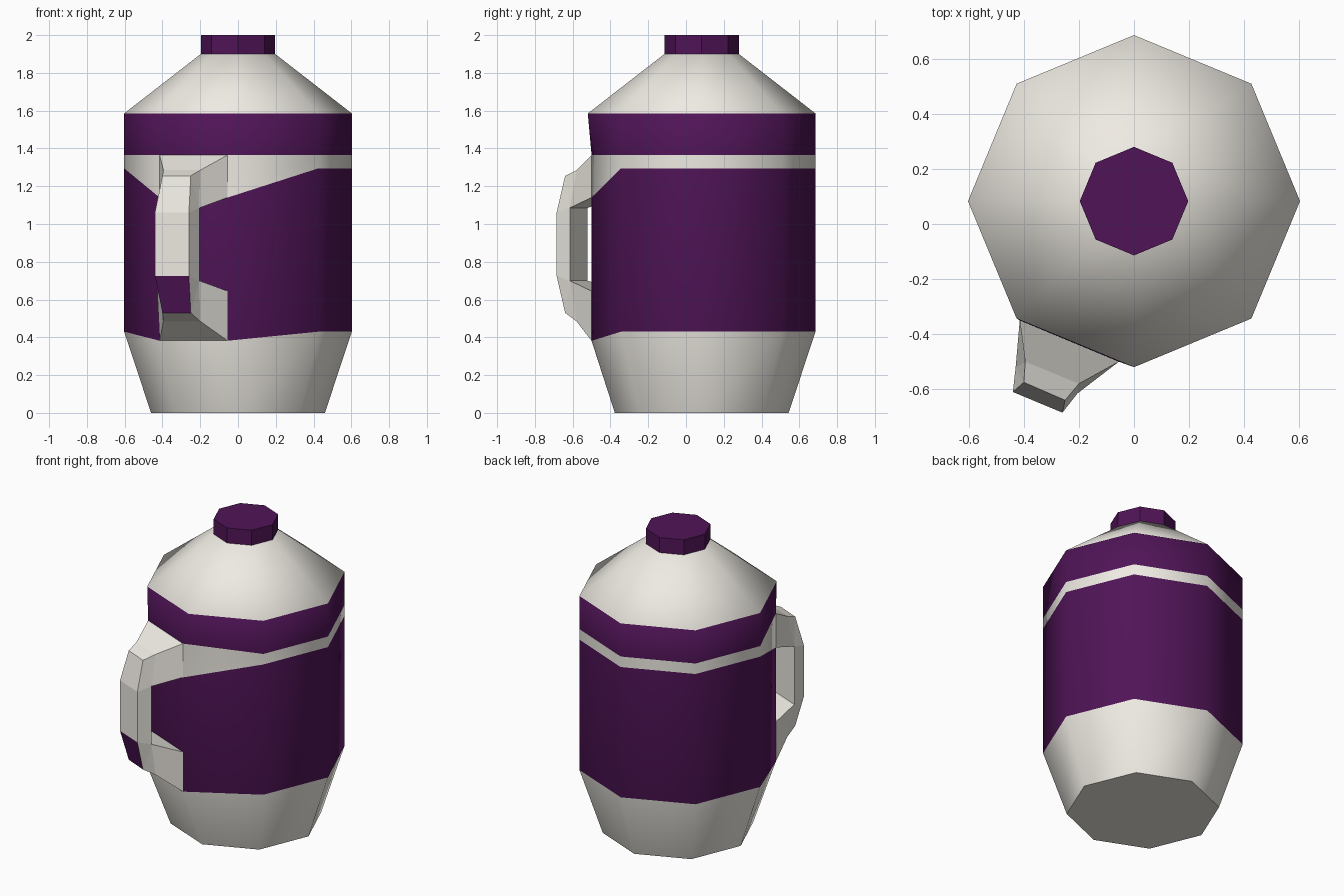
import bpy, bmesh, math

if "Cube" in bpy.data.objects:
    bpy.data.objects.remove(bpy.data.objects["Cube"])

CY = 0.083  # body axis offset in y


def material(name, rgb):
    m = bpy.data.materials.new(name)
    m.diffuse_color = (*rgb, 1)
    m.use_nodes = True
    m.node_tree.nodes["Principled BSDF"].inputs["Base Color"].default_value = m.diffuse_color
    return m


cream = material("cream", (0.86, 0.83, 0.77))
purple = material("purple", (0.08, 0.007, 0.095))


def loft(name, rings, bands, smooth=None):
    """Skin closed rings of points; bands gives the material index per ring gap."""
    bm = bmesh.new()
    vs = [[bm.verts.new(p) for p in ring] for ring in rings]
    n = len(rings[0])
    for a, b, mat in zip(vs, vs[1:], bands):
        for i in range(n):
            j = (i + 1) % n
            m = mat[i] if isinstance(mat, tuple) else mat
            bm.faces.new((a[i], a[j], b[j], b[i])).material_index = m
    bm.faces.new(vs[0][::-1]).material_index = bands[0] if isinstance(bands[0], int) else 0
    bm.faces.new(vs[-1]).material_index = bands[-1] if isinstance(bands[-1], int) else 0
    bmesh.ops.remove_doubles(bm, verts=bm.verts, dist=0.0005)
    bmesh.ops.recalc_face_normals(bm, faces=bm.faces)
    me = bpy.data.meshes.new(name)
    bm.to_mesh(me)
    bm.free()
    me.materials.append(cream)
    me.materials.append(purple)
    ob = bpy.data.objects.new(name, me)
    bpy.context.collection.objects.link(ob)
    if smooth:
        bpy.context.view_layer.objects.active = ob
        ob.select_set(True)
        bpy.ops.object.shade_smooth_by_angle(angle=math.radians(smooth))
        ob.select_set(False)
    return ob


def octagon(r, z, dent_z=None):
    """Eight-sided ring; dent_z pulls the two handle-side corners to the handle root."""
    pts = [(r * math.cos(k * math.pi / 4), CY + r * math.sin(k * math.pi / 4), z)
           for k in range(8)]
    if dent_z is not None:
        pts[5] = (-0.415, -0.35, dent_z)
        pts[6] = (-0.055, -0.50, dent_z)
    return pts


# Bottle body with coloured bands
loft("bottle_body",
     [octagon(0.46, 0), octagon(0.603, 0.43, 0.382), octagon(0.603, 1.295, 1.14),
      octagon(0.603, 1.365, 1.365), octagon(0.603, 1.585), octagon(0.197, 1.9)],
     [0, 1, 0, 1, 0], smooth=50)

# Screw cap
loft("cap", [octagon(0.197, 1.9), octagon(0.197, 2.0)], [1])

# Handle: left/right pairs in plan, used for the upper and lower halves
root = ((-0.415, -0.35), (-0.055, -0.50))
shoulder = ((-0.395, -0.50), (-0.20, -0.58))
knuckle = ((-0.40, -0.575), (-0.25, -0.64))
grip = ((-0.44, -0.61), (-0.26, -0.685))
inner = ((-0.43, -0.522), (-0.205, -0.615))


def section(outer, zo, inside, zi):
    (a, b), (c, d) = outer, inside
    return [(*a, zo), (*b, zo), (*d, zi), (*c, zi)]


loft("handle",
     [section(root, 1.365, root, 1.14), section(shoulder, 1.285, inner, 1.085),
      section(knuckle, 1.255, inner, 1.085), section(grip, 1.06, inner, 1.085),
      section(grip, 0.725, inner, 0.70), section(knuckle, 0.53, inner, 0.70),
      section(shoulder, 0.485, inner, 0.70), section(root, 0.382, root, 0.645)],
     [0, 0, 0, 0, (1, 0, 0, 0), 0, 0])
